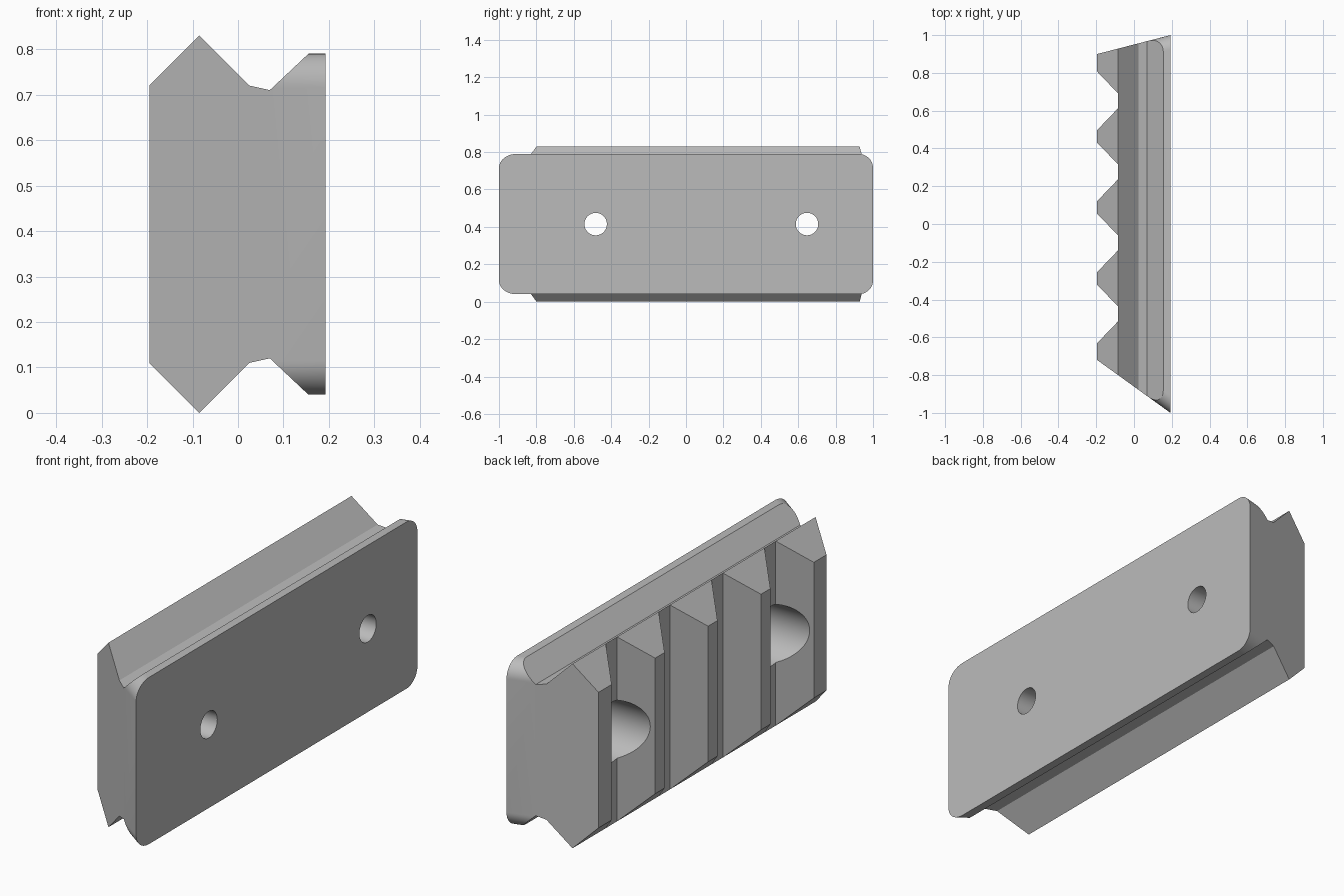
import bpy, bmesh
from math import pi, radians

cube = bpy.data.objects.get("Cube")
if cube:
    bpy.data.objects.remove(cube, do_unlink=True)

grey = bpy.data.materials.new("plain grey")
grey.use_nodes = True
grey.diffuse_color = (0.5, 0.5, 0.5, 1)
grey.node_tree.nodes["Principled BSDF"].inputs["Base Color"].default_value = (0.5, 0.5, 0.5, 1)

TIP, BACK, MID = -0.195, 0.193, 0.415   # outer x faces and middle height


def ends(x):
    """Y of both slanted ends at a given x."""
    t = (BACK - x) / (BACK - TIP)
    return -1 + 0.28 * t, 1 - 0.1 * t


def straight(x):
    return -1.3, 1.3


def prism(name, profile, span, axis="Y", round_ends=0):
    """Extrude an (x, z) or (x, y) outline between two span limits."""
    bm = bmesh.new()
    rings = []
    for side in (0, 1):
        ring = []
        for a, b in profile:
            s = span(a)[side]
            ring.append(bm.verts.new((a, s, b) if axis == "Y" else (a, b, s)))
        rings.append(ring)
    lo, hi = rings
    bm.faces.new(lo)
    bm.faces.new(hi[::-1])
    n = len(profile)
    for i in range(n):
        j = (i + 1) % n
        bm.faces.new((lo[j], lo[i], hi[i], hi[j]))
    if round_ends:
        edges = [e for e in bm.edges if abs(e.verts[0].co.x - e.verts[1].co.x) > 0.01]
        bmesh.ops.bevel(bm, geom=edges, offset=round_ends, segments=14,
                        profile=0.5, affect="EDGES")
    bmesh.ops.recalc_face_normals(bm, faces=bm.faces)
    mesh = bpy.data.meshes.new(name)
    bm.to_mesh(mesh)
    bm.free()
    mesh.materials.append(grey)
    obj = bpy.data.objects.new(name, mesh)
    bpy.context.collection.objects.link(obj)
    return obj


def drill(name, y, radius, x0, x1):
    bpy.ops.mesh.primitive_cylinder_add(vertices=64, radius=radius, depth=x1 - x0,
                                        location=((x0 + x1) / 2, y, MID),
                                        rotation=(0, pi / 2, 0))
    obj = bpy.context.object
    obj.name = name
    obj.data.materials.append(grey)
    return obj


def combine(target, tool, operation):
    mod = target.modifiers.new(operation.title(), "BOOLEAN")
    mod.operation, mod.solver, mod.object = operation, "EXACT", tool
    bpy.context.view_layer.objects.active = target
    bpy.ops.object.modifier_apply(modifier=mod.name)
    bpy.data.objects.remove(tool, do_unlink=True)


def mirrored(lower):
    """Close a lower outline with its reflection about the middle height."""
    return lower + [(x, 2 * MID - z) for x, z in reversed(lower)]


# Toothed rail with pointed edges
rail = prism("mounting_rail", mirrored([(TIP, 0.11), (-0.085, 0), (0.025, 0.11), (0.07, 0.12)]), ends)

# Back plate with rounded corners and sloping shoulders
plate = prism("back_plate", mirrored([(0.07, 0.04), (BACK, 0.04)]), ends, round_ends=0.075)
shoulders = prism("shoulders", mirrored([(0.07, 0.12), (0.155, 0.04), (0.3, 0.04)]), straight)
combine(plate, shoulders, "INTERSECT")
combine(rail, plate, "UNION")

# Cross slots with flat floors
for i in range(4):
    y = 0.652 - 0.376 * i
    outline = [(-0.3, y - 0.264), (-0.085, y - 0.04), (-0.085, y + 0.04), (-0.3, y + 0.264)]
    slot = prism("slot", outline, straight, axis="Z")
    combine(rail, slot, "DIFFERENCE")

# Screw holes with wide recesses
for y in (0.647, -0.483):
    combine(rail, drill("recess", y, 0.135, -0.4, 0.05), "DIFFERENCE")
    combine(rail, drill("screw_hole", y, 0.06, -0.3, 0.4), "DIFFERENCE")

bpy.ops.object.select_all(action="DESELECT")
rail.select_set(True)
bpy.context.view_layer.objects.active = rail
bpy.ops.object.shade_smooth_by_angle(angle=radians(20))
